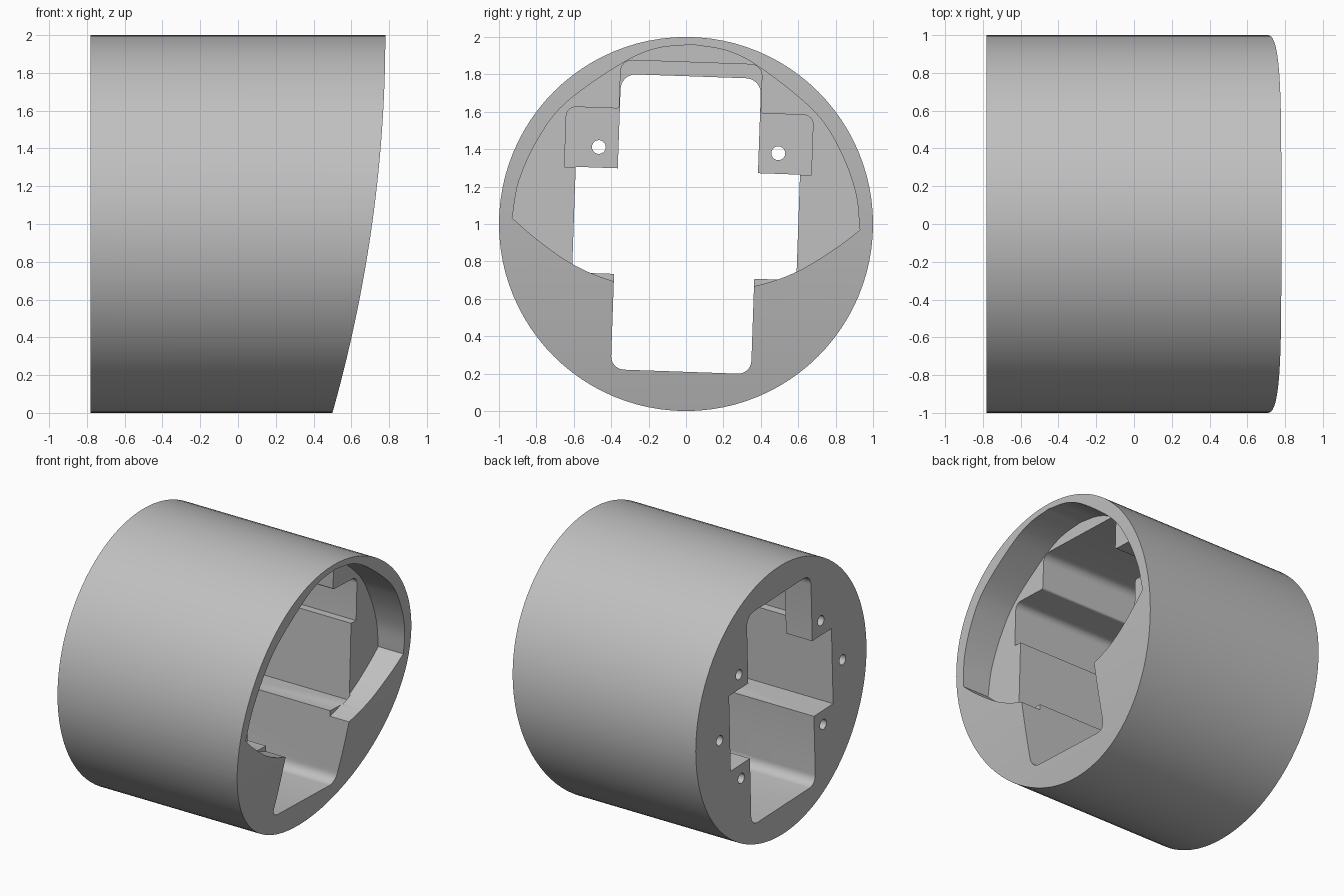
import bpy, bmesh, math
from mathutils import Matrix, Vector

if "Cube" in bpy.data.objects:
    bpy.data.objects.remove(bpy.data.objects["Cube"], do_unlink=True)

BACK = -0.78
FLOOR = 0.5            # recess floor position along the axis
TILT = math.radians(-2)

grey = bpy.data.materials.new("plain grey")
grey.use_nodes = True
grey.diffuse_color = (0.53, 0.53, 0.53, 1)
grey.node_tree.nodes["Principled BSDF"].inputs["Base Color"].default_value = (0.53, 0.53, 0.53, 1)


def solid(name, base, push):
    """Closed prism: a ring of points pushed along a vector."""
    bm = bmesh.new()
    face = bm.faces.new([bm.verts.new(p) for p in base])
    out = bmesh.ops.extrude_face_region(bm, geom=[face])
    bmesh.ops.translate(bm, vec=push, verts=[v for v in out["geom"] if isinstance(v, bmesh.types.BMVert)])
    bmesh.ops.recalc_face_normals(bm, faces=bm.faces)
    mesh = bpy.data.meshes.new(name)
    bm.to_mesh(mesh)
    bm.free()
    mesh.materials.append(grey)
    ob = bpy.data.objects.new(name, mesh)
    bpy.context.collection.objects.link(ob)
    return ob


def along_x(name, pts, x0, x1, tilt=TILT):
    """Prism along x from (y, height above axis) points, tilted about the axis."""
    turn = Matrix.Rotation(tilt, 3, 'X')
    base = [turn @ Vector((x0, y, h)) + Vector((0, 0, 1)) for y, h in pts]
    return solid(name, base, (x1 - x0, 0, 0))


def circle(y, h, r, n):
    return [(y + r * math.cos(i * math.tau / n), h + r * math.sin(i * math.tau / n)) for i in range(n)]


def rounded(half, steps=6):
    """Mirror a half outline of (y, h, radius) and round its corners."""
    ring = half + [(-y, h, r) for y, h, r in reversed(half)]
    pts = []
    for i, (y, h, r) in enumerate(ring):
        c = Vector((y, h))
        if not r:
            pts.append(c)
            continue
        a = c + (Vector(ring[i - 1][:2]) - c).normalized() * r
        b = c + (Vector(ring[(i + 1) % len(ring)][:2]) - c).normalized() * r
        mid = a + b - c
        for k in range(steps + 1):
            t = k / steps * math.pi / 2
            pts.append(mid + (a - mid) * math.cos(t) + (b - mid) * math.sin(t))
    return pts


def spline(ctrl, steps=6):
    """Smooth open curve through the control points."""
    p = [Vector(c) for c in ctrl]
    p = [2 * p[0] - p[1]] + p + [2 * p[-1] - p[-2]]
    pts = []
    for a, b, c, d in zip(p, p[1:], p[2:], p[3:]):
        for k in range(steps):
            t = k / steps
            pts.append(0.5 * (2 * b + (c - a) * t + (2 * a - 5 * b + 4 * c - d) * t * t
                              + (3 * b - a - 3 * c + d) * t ** 3))
    return pts + [p[-2]]


# Housing: round barrel
housing = along_x("housing", circle(0, 0, 1, 96), BACK, 1, 0)
cutters = []

# Curved sloping front end
n = 32
slope = [(0.78 - 0.07 * (2 - z) ** 2, z) for z in [-0.1 + 2.1 * i / n for i in range(n + 1)]]
slope += [(0.78, 2.2), (1.3, 2.2), (1.3, -0.1)]
cutters.append(solid("end_cutter", [(x, -1.5, z) for x, z in slope], (0, 3, 0)))

# Shallow recess behind the rim, with a sagging lower ledge
upper = spline([(0, 0.96), (0.2, 0.93), (0.39, 0.835), (0.67, 0.62), (0.81, 0.42), (0.9, 0.2), (0.93, 0)])
lower = spline([(0.93, 0), (0.8, -0.105), (0.6, -0.235), (0.375, -0.32), (0, -0.4)])
half = upper + lower[1:]
cutters.append(along_x("recess_cutter", half + [(-y, h) for y, h in reversed(half[1:-1])], FLOOR, 1.2))

# Tall slot right through
cutters.append(along_x("slot_cutter", rounded([(0.375, 0.79, 0.08), (0.375, -0.79, 0.07)]), -1, 1.2))

# Wide middle opening
cutters.append(along_x("middle_cutter", rounded([(0.6, 0.285, 0), (0.6, -0.28, 0)]), -1, FLOOR + 0.01))

# Stepped upper pocket that leaves the mounting tabs at the back
pocket = [(0.378, 0.865, 0.06), (0.378, 0.605, 0.015), (0.66, 0.605, 0.05),
          (0.66, 0.283, 0), (0.59, 0.283, 0), (0.59, 0.1, 0)]
cutters.append(along_x("pocket_cutter", rounded(pocket), -0.565, FLOOR + 0.01))

# Screw holes: through the tabs, blind elsewhere
for side in (-1, 1):
    for y, h in ((0.48, 0.395), (0.72, 0), (0.48, -0.385)):
        cutters.append(along_x("hole_cutter", circle(side * y, h, 0.037, 20), -1, -0.5))

# Cut everything from the housing
bpy.context.view_layer.objects.active = housing
for cutter in cutters:
    cut = housing.modifiers.new(cutter.name, 'BOOLEAN')
    cut.operation = 'DIFFERENCE'
    cut.solver = 'EXACT'
    cut.object = cutter
    bpy.ops.object.modifier_apply(modifier=cut.name)
    bpy.data.objects.remove(cutter, do_unlink=True)

bpy.ops.object.select_all(action='DESELECT')
housing.select_set(True)
bpy.ops.object.shade_smooth_by_angle(angle=math.radians(30))
